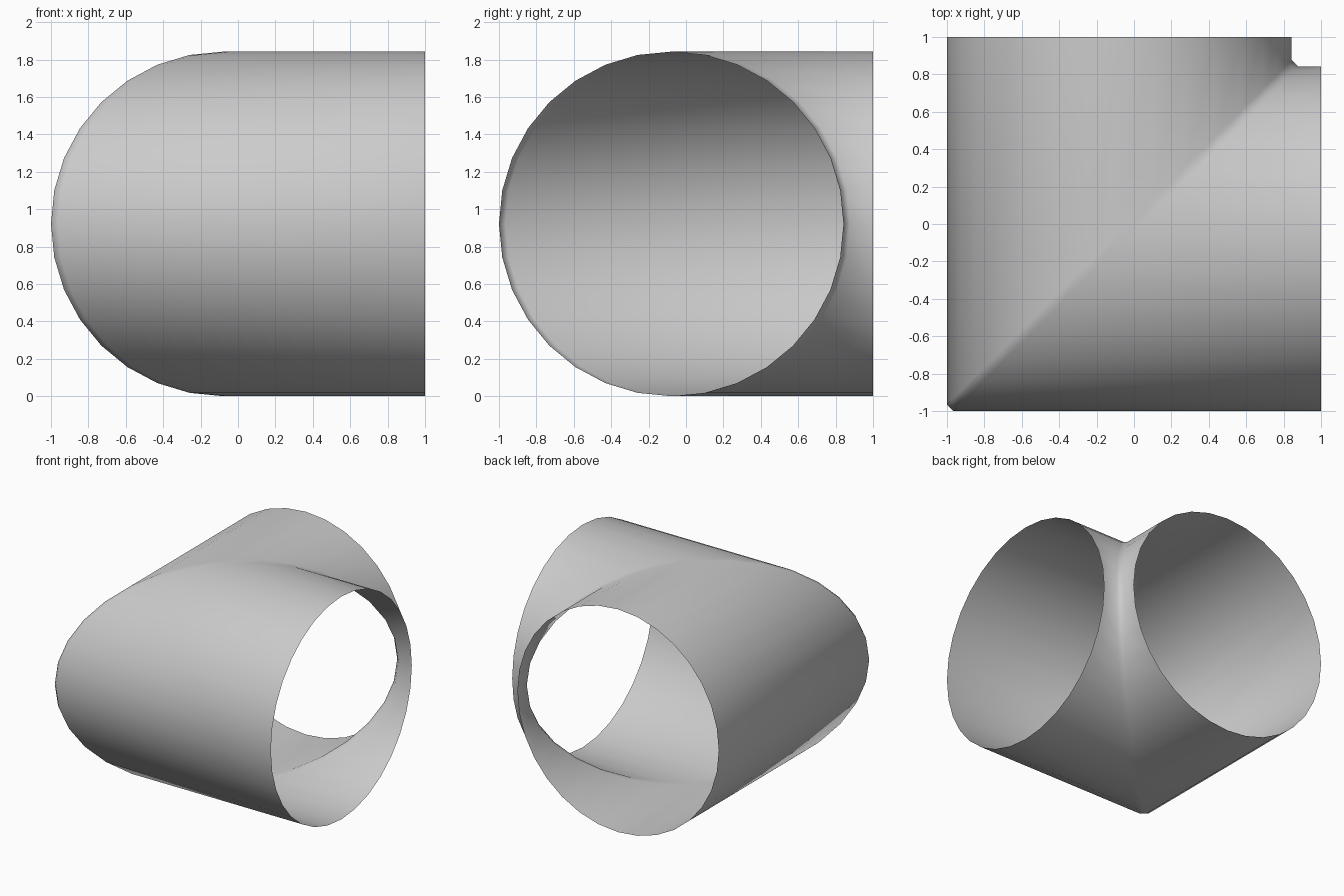
import bpy, bmesh
from math import cos, sin, tau

if "Cube" in bpy.data.objects:
    bpy.data.objects.remove(bpy.data.objects["Cube"])

SIDES = 32      # sides of the round section
R = 0.921       # pipe radius
C = R - 1.0     # offset of both pipe axes from the centre
GAP = 0.035     # half width of the bevelled mitre

bm = bmesh.new()


def ring(point):
    """One loop of vertices; u runs across the pipe, z is the height."""
    verts = []
    for i in range(SIDES):
        a = tau * i / SIDES
        verts.append(bm.verts.new(point(C + R * cos(a), R + R * sin(a))))
    return verts


# Open end facing back, two mitre loops, open end facing right
rings = [
    ring(lambda u, z: (u, 1.0, z)),
    ring(lambda u, z: (u, u + GAP, z)),
    ring(lambda u, z: (u + GAP, u, z)),
    ring(lambda u, z: (1.0, u, z)),
]

# Skin the loops into a single thin shell
for a, b in zip(rings, rings[1:]):
    for i in range(SIDES):
        j = (i + 1) % SIDES
        bm.faces.new((a[i], a[j], b[j], b[i]))
bmesh.ops.recalc_face_normals(bm, faces=bm.faces)

# Make the normals point out of the pipe
bm.normal_update()
top = max(bm.faces, key=lambda f: f.calc_center_median().z)
if top.normal.z < 0:
    bmesh.ops.reverse_faces(bm, faces=bm.faces)
for f in bm.faces:
    f.smooth = True

mesh = bpy.data.meshes.new("pipe_elbow")
bm.to_mesh(mesh)
bm.free()
elbow = bpy.data.objects.new("pipe_elbow", mesh)
bpy.context.collection.objects.link(elbow)
